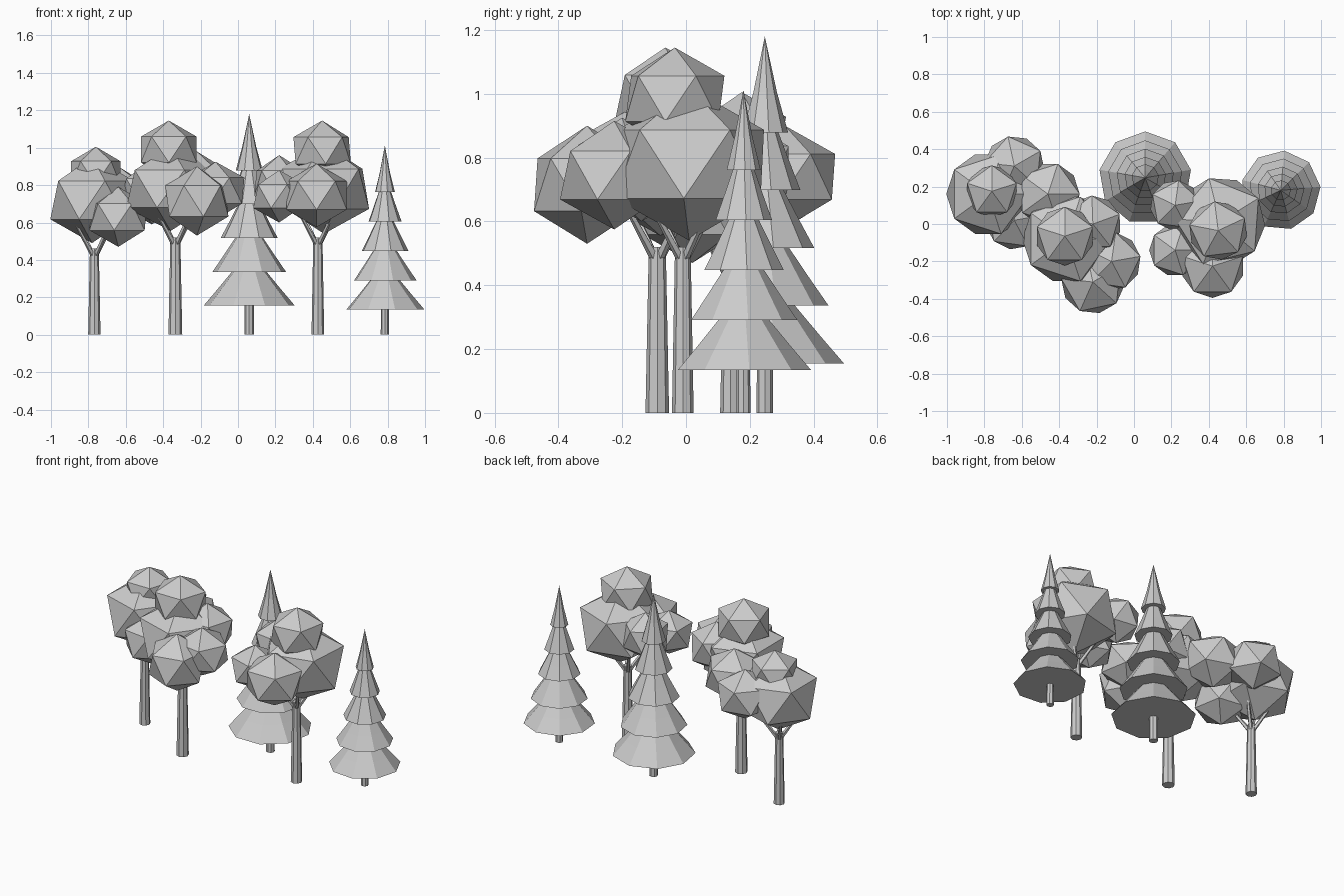
import bpy, math
from mathutils import Vector, Matrix

if "Cube" in bpy.data.objects:
    bpy.data.objects.remove(bpy.data.objects["Cube"])

grey = bpy.data.materials.new("plain grey")
grey.diffuse_color = (0.6, 0.6, 0.6, 1)
grey.use_nodes = True
grey.node_tree.nodes["Principled BSDF"].inputs["Base Color"].default_value = grey.diffuse_color


def finish(name):
    ob = bpy.context.object
    ob.name = name
    ob.data.materials.append(grey)
    return ob


def limb(name, a, b, r1, r2, sides=8):
    """Tapered cylinder between two points."""
    a, b = Vector(a), Vector(b)
    d = b - a
    bpy.ops.mesh.primitive_cone_add(vertices=sides, radius1=r1, radius2=r2, depth=d.length)
    ob = finish(name)
    ob.data.transform(Matrix.Translation((a + b) / 2) @ d.to_track_quat('Z', 'Y').to_matrix().to_4x4())
    return ob


def clump(name, x, y, z, r, rz, turn=0):
    """Faceted leaf clump."""
    bpy.ops.mesh.primitive_ico_sphere_add(subdivisions=1, radius=1)
    ob = finish(name)
    ob.data.transform(Matrix.Translation((x, y, z)) @ Matrix.Rotation(math.radians(turn), 4, 'Z')
                      @ Matrix.Diagonal((r, r, rz, 1)))


def pine(name, x, y, base, step, tip, radii, trunk_r, turn, sides=9):
    """Trunk with stacked, flared skirts."""
    limb(name + "_trunk", (x, y, 0), (x, y, base + step), trunk_r, trunk_r * 0.9)
    for i, r in enumerate(radii):
        z = base + i * step
        if i == len(radii) - 1:
            h = tip - z
            rings = [(r, 0), (r * 0.52, h * 0.42)]
        else:
            h = step * 1.3
            rings = [(r, 0), (r * 0.69, h * 0.38)]
        verts, faces = [], [tuple(reversed(range(sides)))]
        for rad, dz in rings:
            for k in range(sides):
                a = math.radians(turn) + math.tau * k / sides
                verts.append((x + rad * math.cos(a), y + rad * math.sin(a), z + dz))
        verts.append((x, y, z + h if i == len(radii) - 1 else z + h * 1.25))
        for k in range(sides):
            n = (k + 1) % sides
            faces.append((k, n, sides + n, sides + k))
            faces.append((sides + k, sides + n, 2 * sides))
        me = bpy.data.meshes.new(name + "_skirt")
        me.from_pydata(verts, [], faces)
        me.materials.append(grey)
        bpy.context.collection.objects.link(bpy.data.objects.new(f"{name}_skirt_{i + 1}", me))


def leafy(name, x, y, fork, r, clumps):
    """Trunk, forked branches and leaf clumps."""
    limb(name + "_trunk", (x, y, 0), (x, y, fork), r, r * 0.72)
    for i, (cx, cy, cz, cr, crz, turn) in enumerate(clumps):
        clump(f"{name}_clump_{i + 1}", cx, cy, cz, cr, crz, turn)
    for i in range(4):
        a = math.radians(40 + 90 * i)
        limb(f"{name}_branch_{i + 1}", (x, y, fork - 0.05),
             (x + 0.12 * math.cos(a), y + 0.12 * math.sin(a), fork + 0.12), r * 0.42, r * 0.25, 5)


# Pines
pine("tall_pine", 0.06, 0.247, 0.155, 0.181, 1.18, (0.248, 0.2, 0.155, 0.112, 0.073), 0.026, 90)
pine("small_pine", 0.785, 0.18, 0.134, 0.157, 1.012, (0.213, 0.17, 0.127, 0.09, 0.054), 0.022, 85)

# Leafy trees: main clump, top clump, then side clumps
leafy("left_tree", -0.768, 0.14, 0.46, 0.033, [
    (-0.78, 0.16, 0.72, 0.25, 0.23, 0),
    (-0.76, 0.175, 0.865, 0.155, 0.14, 18),
    (-0.64, 0.02, 0.63, 0.175, 0.16, 10),
    (-0.64, 0.31, 0.74, 0.18, 0.16, 30),
    (-0.46, 0.16, 0.76, 0.19, 0.17, 0)])
leafy("middle_tree", -0.335, -0.09, 0.52, 0.037, [
    (-0.36, -0.08, 0.78, 0.265, 0.225, 0),
    (-0.37, -0.065, 0.99, 0.175, 0.155, 18),
    (-0.12, -0.2, 0.77, 0.175, 0.155, 10),
    (-0.22, -0.31, 0.715, 0.19, 0.185, 30),
    (-0.22, 0.0, 0.82, 0.17, 0.16, 20)])
leafy("right_tree", 0.427, -0.01, 0.52, 0.034, [
    (0.46, 0.01, 0.78, 0.27, 0.24, 32),
    (0.45, -0.035, 0.985, 0.175, 0.16, 25),
    (0.42, -0.225, 0.745, 0.19, 0.17, 18),
    (0.22, 0.1, 0.81, 0.15, 0.15, 10),
    (0.22, -0.14, 0.74, 0.155, 0.14, 0)])
